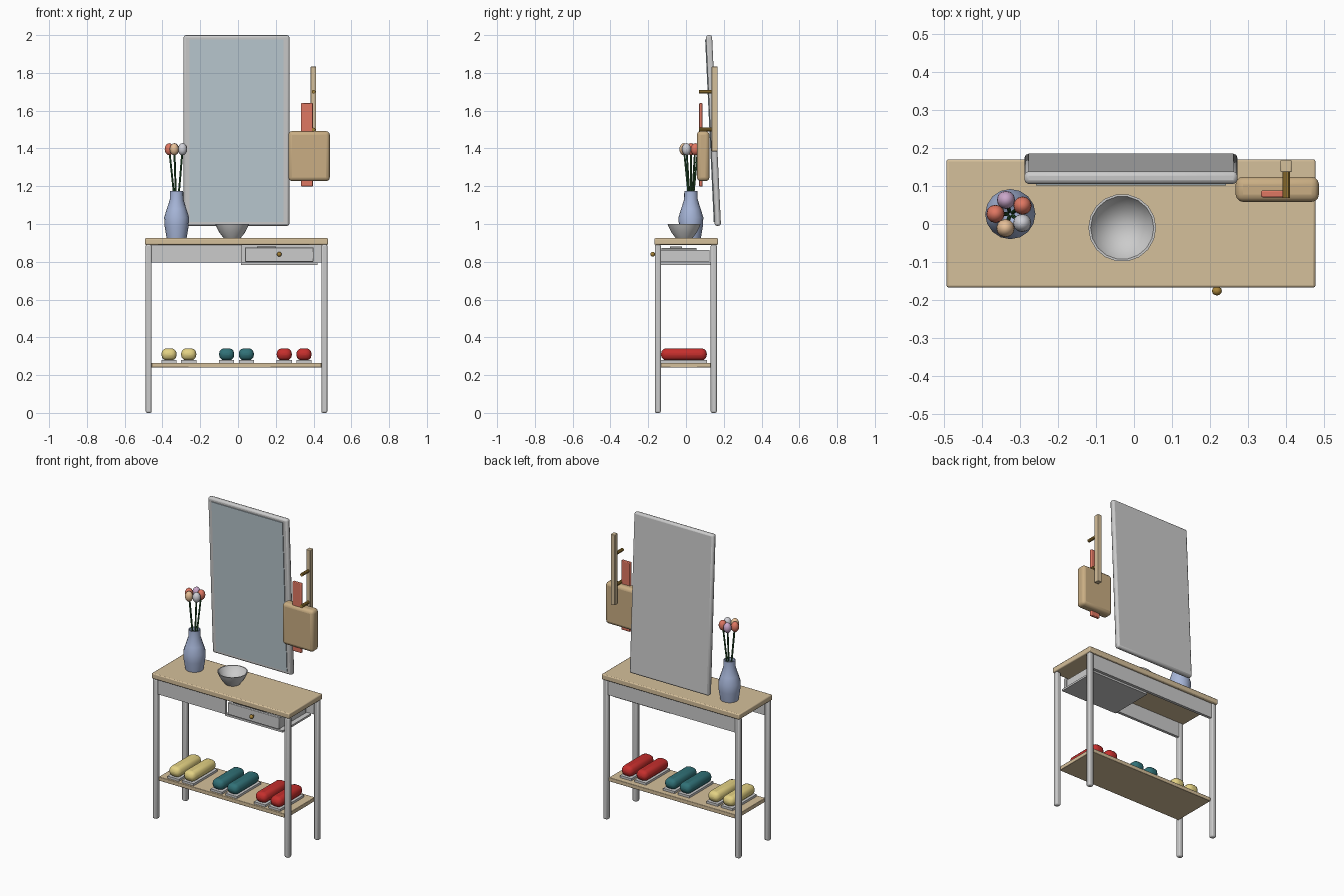
import bpy, bmesh, math
from mathutils import Vector

if "Cube" in bpy.data.objects:
    bpy.data.objects.remove(bpy.data.objects["Cube"])


def mat(name, r, g, b):
    m = bpy.data.materials.new(name)
    m.diffuse_color = [*[(c / 255) ** 2.2 for c in (r, g, b)], 1]
    m.use_nodes = True
    m.node_tree.nodes["Principled BSDF"].inputs["Base Color"].default_value = m.diffuse_color
    return m


wood = mat("wood", 212, 190, 153)
brass = mat("brass", 165, 130, 60)
glass = mat("mirror_glass", 185, 200, 208)
leather = mat("leather", 200, 172, 130)
coral = mat("coral", 222, 118, 98)
blue = mat("vase_blue", 165, 180, 215)
green = mat("stem_green", 50, 95, 55)
paper = mat("paper", 150, 150, 148)
lilac = mat("lilac", 200, 165, 200)
peach = mat("peach", 230, 190, 150)
pale = mat("pale", 205, 205, 212)


def finish(name, bm, material=None, bevel=0, segments=2):
    bmesh.ops.recalc_face_normals(bm, faces=bm.faces)
    me = bpy.data.meshes.new(name)
    bm.to_mesh(me)
    bm.free()
    ob = bpy.data.objects.new(name, me)
    bpy.context.collection.objects.link(ob)
    if material:
        me.materials.append(material)
    if bevel:
        mod = ob.modifiers.new("bevel", 'BEVEL')
        mod.width, mod.segments = bevel, segments
    bpy.ops.object.select_all(action='DESELECT')
    bpy.context.view_layer.objects.active = ob
    ob.select_set(True)
    bpy.ops.object.shade_smooth_by_angle(angle=math.radians(35))
    return ob


def box(name, x, y, z, material=None, bevel=0, segments=2):
    """Box from (min, max) pairs."""
    bm = bmesh.new()
    bmesh.ops.create_cube(bm, size=1)
    for v in bm.verts:
        v.co = [(a + b) / 2 + c * (b - a) for (a, b), c in zip((x, y, z), v.co)]
    return finish(name, bm, material, bevel, segments)


def lathe(name, x, y, profile, sides, material=None):
    bm = bmesh.new()
    vs = [bm.verts.new((x + r, y, z)) for r, z in profile]
    es = [bm.edges.new(p) for p in zip(vs, vs[1:])]
    bmesh.ops.spin(bm, geom=vs + es, cent=(x, y, 0), axis=(0, 0, 1),
                   angle=math.tau, steps=sides, use_duplicate=False)
    bmesh.ops.remove_doubles(bm, verts=bm.verts, dist=1e-4)
    return finish(name, bm, material)


def rod(name, a, b, r, material, sides=10):
    a, b = Vector(a), Vector(b)
    bm = bmesh.new()
    bmesh.ops.create_cone(bm, cap_ends=True, segments=sides, radius1=r, radius2=r,
                          depth=(b - a).length)
    ob = finish(name, bm, material)
    ob.location = (a + b) / 2
    ob.rotation_euler = (b - a).to_track_quat('Z', 'Y').to_euler()
    return ob


def ball(name, loc, scale, material, u=12, v=8):
    bm = bmesh.new()
    bmesh.ops.create_uvsphere(bm, u_segments=u, v_segments=v, radius=1)
    for vert in bm.verts:
        vert.co = [c * s + l for c, s, l in zip(vert.co, scale, loc)]
    return finish(name, bm, material)


# Table: top, legs, shelf, aprons
box("table_top", (-.493, .477), (-.167, .17), (.89, .925), wood, .006)
for side, x in (("left", (-.489, -.457)), ("right", (.441, .473))):
    for end, y in (("front", (-.165, -.133)), ("back", (.131, .163))):
        box(f"{end}_{side}_leg", x, y, (0, .892), None, .008)
box("shelf", (-.458, .442), (-.145, .145), (.24, .265), wood, .003)
box("front_apron", (-.457, .02), (-.155, -.137), (.795, .89))
box("back_apron", (-.457, .441), (.137, .155), (.795, .89))

# Drawer: support, tray, front, knob, papers
box("drawer_support", (.015, .42), (-.15, .137), (.783, .795))
box("drawer_front", (.037, .4), (-.157, -.138), (.8, .875), None, .003)
box("drawer_bottom", (.045, .392), (-.138, .125), (.798, .808))
for i, x in enumerate(((.045, .057), (.38, .392))):
    box(f"drawer_side_{i + 1}", x, (-.138, .125), (.8, .862))
box("drawer_back", (.045, .392), (.115, .125), (.8, .862))
box("drawer_papers", (.06, .28), (-.13, .055), (.862, .873), paper)
box("drawer_notebook", (.1, .2), (-.085, -.02), (.873, .882), paper)
rod("knob_stem", (.218, -.15, .84), (.218, -.18, .84), .006, brass)
ball("drawer_knob", (.218, -.176, .84), (.013, .012, .013), brass)

# Shoes on the shelf, in pairs
for name, x0, colour in (("yellow", -.405, (226, 208, 130)), ("teal", -.1, (52, 112, 118)),
                         ("red", .205, (195, 50, 48))):
    m = mat(name, *colour)
    for i, x in enumerate((x0, x0 + .104)):
        box(f"{name}_shoe_{i + 1}", (x, x + .08), (-.132, .11), (.278, .342), m, .028, 3)
        box(f"{name}_sole_{i + 1}", (x, x + .08), (-.132, .11), (.265, .279))

# Leaning mirror
tilt = math.atan2(.047, 1.0)
parts = [box("mirror_frame", (-.28, .28), (-.0165, .0165), (-.505, .505), None, .011),
         box("mirror_glass", (-.25, .25), (-.021, -.01), (-.483, .483), glass)]
for ob in parts:
    ob.location = (-.008, .145, 1.495)
    ob.rotation_euler.x = tilt

# Vase and five flowers
vx, vy = -.325, .026
lathe("vase", vx, vy, [(0, .925), (.053, .925), (.063, .985), (.066, 1.035), (.052, 1.08),
                       (.036, 1.13), (.035, 1.176), (.029, 1.176), (.029, 1.13), (0, 1.09)],
      16, blue)
for i, m in enumerate((coral, lilac, coral, peach, pale)):
    a = math.radians(35 + 72 * i)
    dx, dy = math.cos(a), math.sin(a)
    head = (vx + .039 * dx, vy + .039 * dy, 1.396)
    rod(f"stem_{i + 1}", (vx + .008 * dx, vy + .008 * dy, 1.1), head, .005, green, 8)
    ball(f"flower_{i + 1}", head, (.024, .024, .032), m)

# Bowl
lathe("bowl", -.031, -.01, [(0, .925), (.045, .925), (.068, .955), (.083, .985), (.089, 1.0),
                            (.083, 1.0), (.062, .965), (0, .937)], 18)

# Coat rack with pegs, bag and scarf
box("rack_board", (.385, .414), (.136, .168), (1.385, 1.833), wood, .003)
for i, z in enumerate((1.5, 1.7)):
    rod(f"rack_peg_{i + 1}", (.4, .068, z), (.4, .145, z), .01, brass)
box("bag", (.267, .486), (.058, .124), (1.227, 1.492), leather, .02, 3)
box("scarf", (.334, .396), (.07, .088), (1.198, 1.64), coral, .004)
